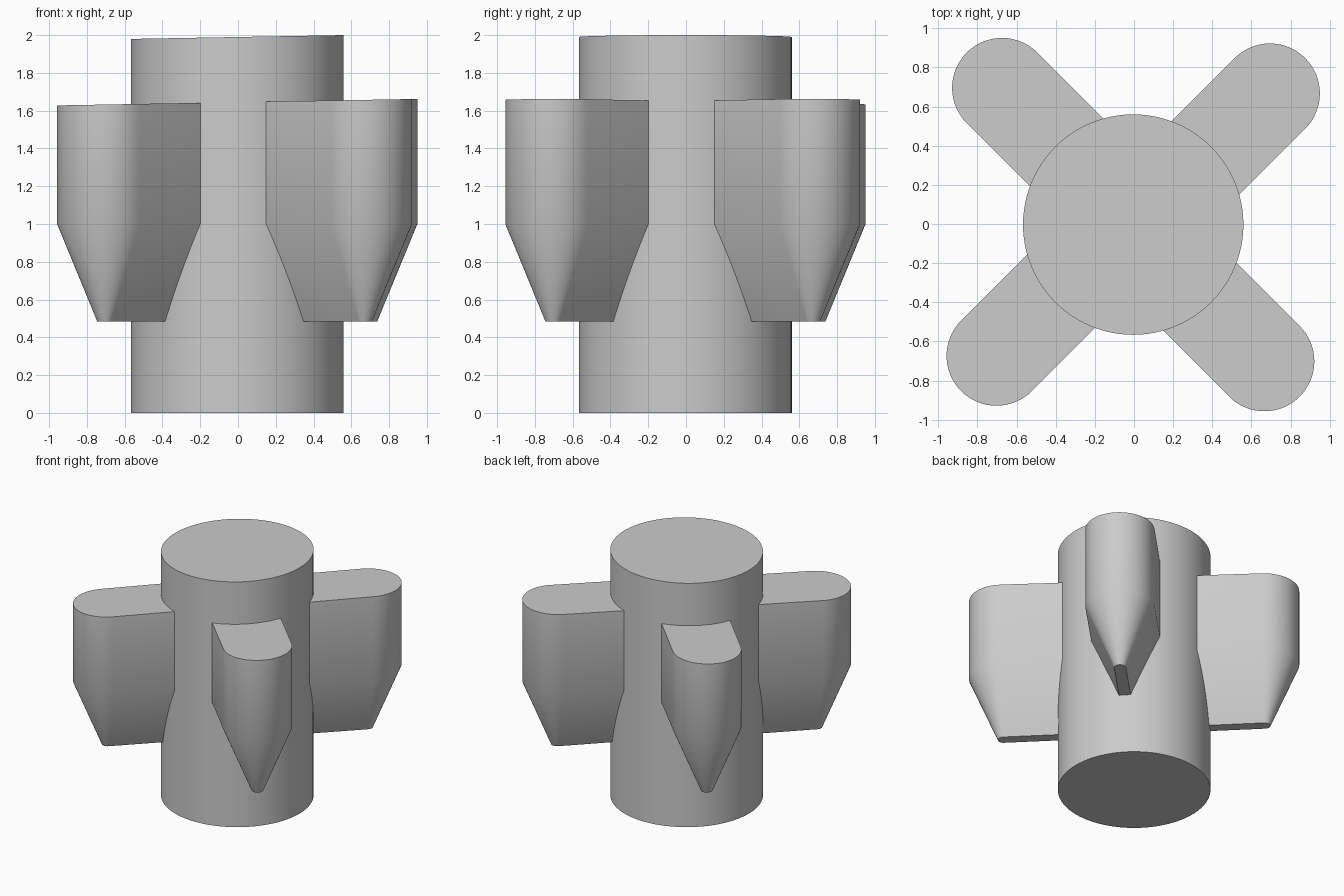
import bpy
import bmesh
import math
from mathutils import Matrix

old = bpy.data.objects.get("Cube")
if old:
    bpy.data.objects.remove(old, do_unlink=True)

TILT = 0.018  # slight sideways slope of every top face

grey = bpy.data.materials.new("plain grey")
grey.use_nodes = True
grey.diffuse_color = (0.6, 0.6, 0.6, 1)
grey.node_tree.nodes["Principled BSDF"].inputs["Base Color"].default_value = grey.diffuse_color


def loft(name, sections, matrix):
    """Solid through matching outlines, each given as (outline, height)."""
    bm = bmesh.new()
    rings = [[bm.verts.new((x, y, z)) for x, y in outline] for outline, z in sections]
    count = len(rings[0])
    for low, high in zip(rings, rings[1:]):
        for i in range(count):
            j = (i + 1) % count
            bm.faces.new((low[i], low[j], high[j], high[i]))
    bm.faces.new(rings[0][::-1])
    bm.faces.new(rings[-1])
    bm.transform(matrix)
    for v in rings[-1]:
        v.co.z += TILT * v.co.x
    mesh = bpy.data.meshes.new(name)
    bm.to_mesh(mesh)
    bm.free()
    mesh.materials.append(grey)
    obj = bpy.data.objects.new(name, mesh)
    bpy.context.collection.objects.link(obj)
    bpy.ops.object.select_all(action="DESELECT")
    obj.select_set(True)
    bpy.context.view_layer.objects.active = obj
    bpy.ops.object.shade_smooth_by_angle(angle=math.radians(30))
    return obj


def circle(radius, sides=96):
    steps = [2 * math.pi * i / sides for i in range(sides)]
    return [(radius * math.cos(a), radius * math.sin(a)) for a in steps]


def fin_outline(radius, inner=0.44, outer=0.968, sides=32):
    """Straight sides with a half-round outer end."""
    steps = [math.pi * (i / sides - 0.5) for i in range(sides + 1)]
    arc = [(outer + radius * math.cos(a), radius * math.sin(a)) for a in steps]
    return [(inner, -radius)] + arc + [(inner, radius)]


# Central column
centre = Matrix.Translation((-0.004, -0.003, 0))
loft("column", [(circle(0.563), 0), (circle(0.563), 1.99)], centre)

# Four diagonal fins, tapering to a thin blade below
wide, thin = fin_outline(0.255), fin_outline(0.043)
for k, place in enumerate(("back_left", "back_right", "front_right", "front_left")):
    turn = Matrix.Rotation(math.radians(45 + 90 * k), 4, "Z")
    shift = Matrix.Translation((0, -0.02, 0))
    loft("fin_" + place, [(thin, 0.485), (wide, 1.0), (wide, 1.645)], centre @ turn @ shift)
